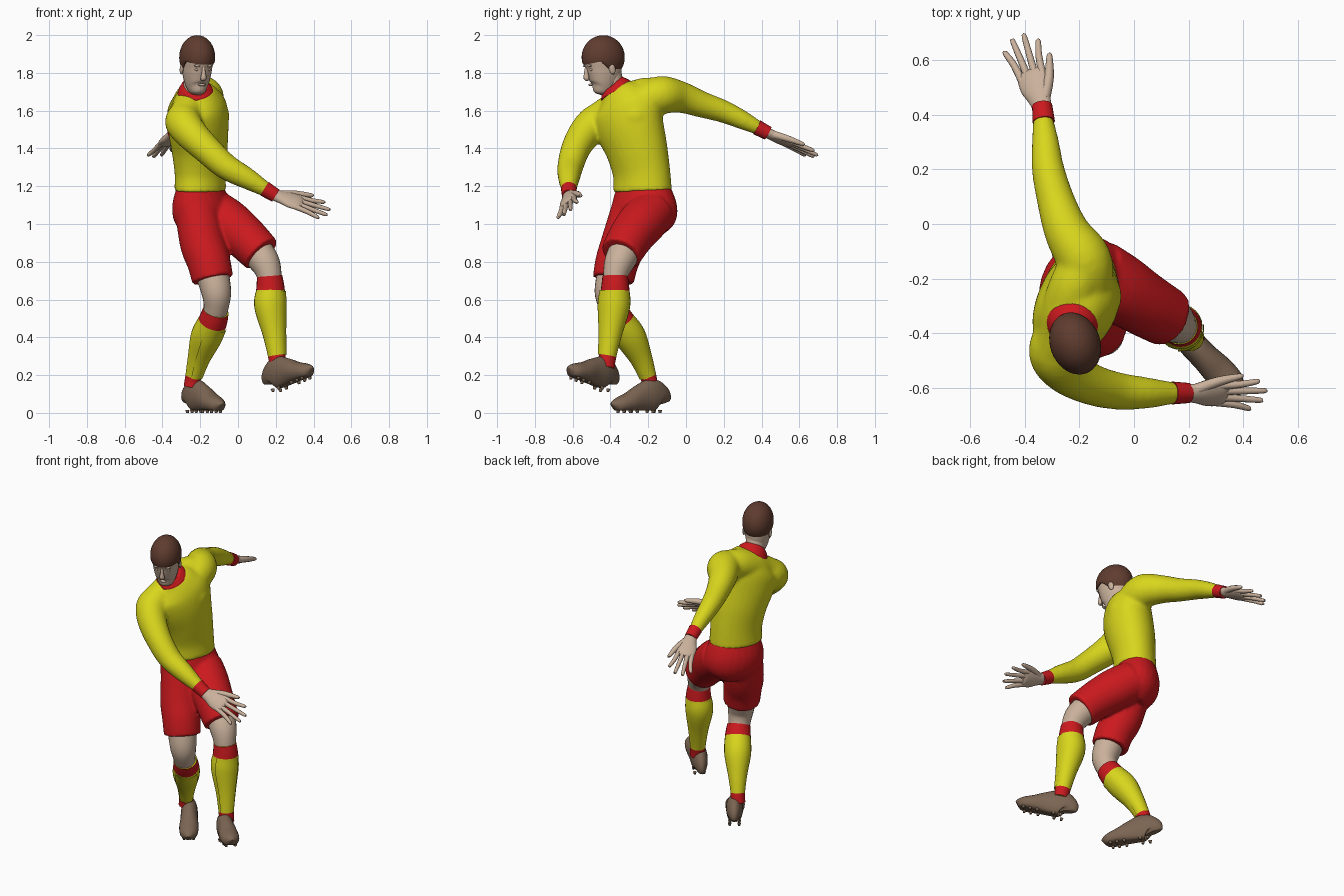
import bpy, bmesh, math
from mathutils import Vector, Matrix

default_cube = bpy.data.objects.get("Cube")
if default_cube:
    bpy.data.objects.remove(default_cube, do_unlink=True)


def make_material(name, red, green, blue):
    material = bpy.data.materials.new(name)
    material.use_nodes = True
    colour = (red, green, blue, 1)
    material.diffuse_color = colour
    for node in material.node_tree.nodes:
        if node.type == "BSDF_PRINCIPLED":
            node.inputs["Base Color"].default_value = colour
            node.inputs["Roughness"].default_value = .8
    return material


YELLOW = make_material("shirt yellow", .69, .67, .012)
RED = make_material("kit red", .6, .01, .013)
SKIN = make_material("skin", .59, .44, .33)
HAIR = make_material("hair brown", .115, .045, .028)
LEATHER = make_material("boot leather", .2, .13, .085)


def spline(a, b, c, d, t):
    """Smooth interpolation between stations b and c."""
    return .5 * (2 * b + (c - a) * t + (2 * a - 5 * b + 4 * c - d) * t ** 2
                 + (3 * b - a - 3 * c + d) * t ** 3)


def loft(bm, stations, side=(1, 0, 0), columns=24, sub=5, paint=None, arc=None):
    """Skin elliptical rings (x, y, z, half width, half depth) along a path."""
    rows = [Vector(s if len(s) == 5 else (*s, s[3])) for s in stations]
    last = len(rows) - 1
    dense, params = [], []
    for i in range(last):
        for k in range(sub):
            dense.append(spline(rows[max(i - 1, 0)], rows[i], rows[i + 1],
                                rows[min(i + 2, last)], k / sub))
            params.append(i + (k + .5) / sub)
    dense.append(rows[last])
    centres = [Vector(p[:3]) for p in dense]
    start, end = arc or (0, math.tau)
    count = columns + 1 if arc else columns
    rings = []
    for i, p in enumerate(dense):
        along = (centres[min(i + 1, len(dense) - 1)] - centres[max(i - 1, 0)]).normalized()
        u = Vector(side)
        u = (u - along * u.dot(along)).normalized()
        v = along.cross(u)
        ring = []
        for j in range(count):
            angle = start + (end - start) * j / columns
            ring.append(bm.verts.new(centres[i] + u * math.cos(angle) * max(p[3], .002)
                                     + v * math.sin(angle) * max(p[4], .002)))
        rings.append(ring)
    for i in range(len(rings) - 1):
        for j in range(columns):
            n = (j + 1) % count
            face = bm.faces.new((rings[i][j], rings[i][n], rings[i + 1][n], rings[i + 1][j]))
            if paint:
                face.material_index = int(paint(params[i]))
    if not arc:
        bm.faces.new(rings[0][::-1])
        bm.faces.new(rings[-1])


def ball(bm, centre, radii, segments=24):
    matrix = Matrix.Translation(centre) @ Matrix.Diagonal((*radii, 1))
    return bmesh.ops.create_uvsphere(bm, u_segments=segments, v_segments=segments // 2,
                                     radius=1, matrix=matrix)["verts"]


def finish(name, bm, materials, matrix=None, fuse=0):
    if matrix:
        bm.transform(matrix)
    bmesh.ops.recalc_face_normals(bm, faces=bm.faces)
    mesh = bpy.data.meshes.new(name)
    bm.to_mesh(mesh)
    bm.free()
    for material in materials:
        mesh.materials.append(material)
    for polygon in mesh.polygons:
        polygon.use_smooth = True
    mesh.set_sharp_from_angle(angle=math.radians(50))
    thing = bpy.data.objects.new(name, mesh)
    bpy.context.scene.collection.objects.link(thing)
    if fuse:
        remesh = thing.modifiers.new("fuse", "REMESH")
        remesh.mode = "VOXEL"
        remesh.voxel_size = .01
        remesh.use_smooth_shade = True
        relax = thing.modifiers.new("relax", "SMOOTH")
        relax.factor, relax.iterations = .5, fuse


def simple_loft(name, stations, material, **options):
    bm = bmesh.new()
    loft(bm, stations, **options)
    finish(name, bm, [material])


BODY_LEFT = (.5, .87, 0)

# Shirt: torso, chest, shoulder yoke and both sleeves fused into one cloth
bm = bmesh.new()
loft(bm, [(-.2, -.23, 1.172, .164, .128), (-.2, -.235, 1.27, .16, .126),
          (-.203, -.262, 1.4, .172, .14), (-.21, -.3, 1.52, .194, .147),
          (-.215, -.32, 1.61, .195, .14), (-.222, -.345, 1.67, .14, .115),
          (-.228, -.37, 1.71, .088, .085)], side=BODY_LEFT, columns=32)
for chest in ((-.145, -.265, 1.57), (-.21, -.37, 1.53)):
    ball(bm, chest, (.1, .1, .105))
loft(bm, [(-.3, -.475, 1.55, .082), (-.268, -.4, 1.6, .085), (-.248, -.32, 1.64, .093),
          (-.218, -.23, 1.678, .094), (-.18, -.15, 1.685, .09)], side=(1, 0, 0))
loft(bm, [(-.17, -.22, 1.65, .095), (-.185, -.13, 1.682, .102), (-.245, -.03, 1.672, .084),
          (-.285, .08, 1.634, .07), (-.315, .2, 1.595, .06), (-.325, .3, 1.55, .05),
          (-.334, .39, 1.505, .036)])
loft(bm, [(-.26, -.39, 1.56, .095), (-.29, -.47, 1.54, .097), (-.25, -.535, 1.48, .088),
          (-.165, -.585, 1.395, .077), (-.065, -.612, 1.305, .069), (.05, -.62, 1.24, .057),
          (.16, -.62, 1.175, .037)])
finish("shirt", bm, [YELLOW], fuse=10)

# Collar and wrist cuffs
simple_loft("collar", [(-.226, -.364, 1.697, .097, .095), (-.228, -.372, 1.712, .091, .089),
                       (-.23, -.385, 1.732, .074, .073), (-.23, -.39, 1.738, .06, .06)],
            RED, side=BODY_LEFT)
simple_loft("left_cuff", [(-.331, .375, 1.512, .041), (-.337, .435, 1.48, .037)], RED)
simple_loft("right_cuff", [(.14, -.62, 1.187, .042), (.2, -.62, 1.15, .037)], RED, side=(0, 1, 0))

# Shorts: pelvis and both trouser legs fused
bm = bmesh.new()
loft(bm, [(-.2, -.227, 1.2, .15, .115), (-.197, -.222, 1.1, .182, .142),
          (-.185, -.22, 1.02, .175, .135), (-.17, -.23, .95, .1, .08)], side=BODY_LEFT)
loft(bm, [(-.22, -.28, 1.08, .115), (-.188, -.33, .9, .12), (-.155, -.365, .8, .115),
          (-.134, -.385, .705, .11)])
loft(bm, [(-.14, -.17, 1.07, .12), (-.06, -.23, 1.01, .127), (.03, -.29, .935, .119),
          (.125, -.345, .84, .109)])
finish("shorts", bm, [RED], fuse=5)

# Bare knees
simple_loft("left_knee", [(.08, -.31, .88, .088), (.14, -.352, .8, .08),
                          (.165, -.373, .73, .066), (.17, -.376, .66, .062)], SKIN)
simple_loft("right_knee", [(-.142, -.377, .76, .09), (-.115, -.405, .64, .079),
                           (-.116, -.39, .56, .066), (-.13, -.36, .5, .062)], SKIN)

# Socks with red bands, and raised shin guards
socks = {
    "left": ((.7, .7, 0), [(.167, -.375, .725, .067), (.172, -.375, .65, .076),
                           (.169, -.379, .565, .083), (.19, -.398, .42, .06),
                           (.205, -.415, .3, .046), (.214, -.424, .24, .046)]),
    "right": ((.8, .6, 0), [(-.117, -.38, .54, .069), (-.135, -.345, .48, .077),
                            (-.172, -.29, .4, .08), (-.21, -.235, .29, .057),
                            (-.236, -.2, .195, .043), (-.244, -.19, .14, .044)]),
}
for label, (leg_left, stations) in socks.items():
    bm = bmesh.new()
    loft(bm, stations, side=leg_left, paint=lambda t: t < 1 or t > 4)
    finish(label + "_sock", bm, [YELLOW, RED])
    guard = [(x, y, z, r + .006) for x, y, z, r in stations[1:5]]
    simple_loft(label + "_shin_guard", guard, YELLOW, side=leg_left, columns=18,
                arc=(math.radians(40), math.radians(140)))


# Boots with short studs, modelled toe forward and then posed
def boot(name, place, turn, pitch):
    bm = bmesh.new()
    profile = [(.064, .05, .02), (.052, .075, .04), (0, .09, .05), (-.07, .076, .052),
               (-.14, .056, .058), (-.2, .043, .052), (-.23, .034, .034), (-.24, .027, .015)]
    loft(bm, [(0, y, half, width, half) for y, half, width in profile])
    for vert in bm.verts:
        vert.co.z = max(vert.co.z, .013)
    for x in (-.028, .028):
        for y in (.035, -.01, -.11, -.155, -.195):
            bmesh.ops.create_cone(bm, cap_ends=True, segments=8, radius1=.007, radius2=.011,
                                  depth=.016, matrix=Matrix.Translation((x, y, .008)))
    finish(name, bm, [LEATHER], Matrix.Translation(place) @ Matrix.Rotation(turn, 4, "Z")
           @ Matrix.Rotation(pitch, 4, "X"))


boot("left_boot", (.23, -.458, .122), .78, -.29)
boot("right_boot", (-.225, -.182, 0), .59, 0)


# Hands: flat palm, four spread fingers and a thumb
def hand(name, wrist, forward, spread):
    wrist, forward, spread = (Vector(v) for v in (wrist, forward, spread))
    forward.normalize()
    spread.normalize()

    def station(reach, across, *radii):
        return (*(wrist + forward * reach + spread * across), *radii)

    bm = bmesh.new()
    loft(bm, [station(-.02, 0, .032, .027), station(.04, 0, .042, .026),
              station(.09, 0, .056, .024), station(.14, 0, .054, .019),
              station(.16, 0, .04, .01)], side=spread)
    for across, reach in ((.04, .27), (.014, .305), (-.014, .3), (-.039, .265)):
        loft(bm, [station(.12, across, .015), station(.2, across * 1.25, .013),
                  station(reach - .01, across * 1.65, .01), station(reach, across * 1.65, .004)],
             side=spread, columns=10, sub=3)
    loft(bm, [station(.04, .02, .022), station(.11, .06, .018), station(.19, .088, .011),
              station(.2, .09, .004)], side=forward.cross(spread), columns=10, sub=3)
    finish(name, bm, [SKIN])


hand("left_hand", (-.335, .425, 1.485), (-.3, .86, -.41), (.93, .3, .2))
hand("right_hand", (.19, -.62, 1.155), (.93, -.03, -.3), (.2, .75, .62))

# Neck
simple_loft("neck", [(-.235, -.37, 1.66, .064), (-.23, -.388, 1.75, .057),
                     (-.22, -.41, 1.84, .057)], SKIN)

# Head: face, ears, nose, eyelids and mouth, turned and bowed
HEAD = (Matrix.Translation((-.219, -.43, 1.828)) @ Matrix.Rotation(.36, 4, "Z")
        @ Matrix.Rotation(.25, 4, "X"))
bm = bmesh.new()
loft(bm, [(0, -.067, -.127, .02, .022), (0, -.06, -.117, .038, .04), (0, -.036, -.09, .057, .07),
          (0, -.016, -.045, .071, .09), (0, -.006, 0, .077, .098), (0, 0, .06, .08, .106),
          (0, 0, .12, .06, .08), (0, 0, .15, .02, .03)], columns=32)
for x in (-.08, .08):
    ball(bm, (x, .01, -.01), (.009, .018, .03), 12)
for x in (-.032, .032):
    ball(bm, (x, -.09, .012), (.013, .007, .007), 12)
    ball(bm, (x, -.093, .034), (.02, .01, .007), 12)
ball(bm, (0, -.1, -.068), (.022, .009, .007), 12)
loft(bm, [(0, -.098, .035, .007), (0, -.108, 0, .01, .012), (0, -.114, -.028, .016, .015),
          (0, -.106, -.04, .012, .006)], columns=12)
finish("head", bm, [SKIN], HEAD)

# Hair cap: high at the brow, low at the nape
bm = bmesh.new()
for vert in ball(bm, (0, .005, .055), (.092, .117, .117), 40):
    blend = min(max((vert.co.y + .04) / .06, 0), 1)
    limit = .045 - .095 * blend
    if vert.co.z < limit:
        vert.co.z = limit
finish("hair", bm, [HAIR], HEAD)
